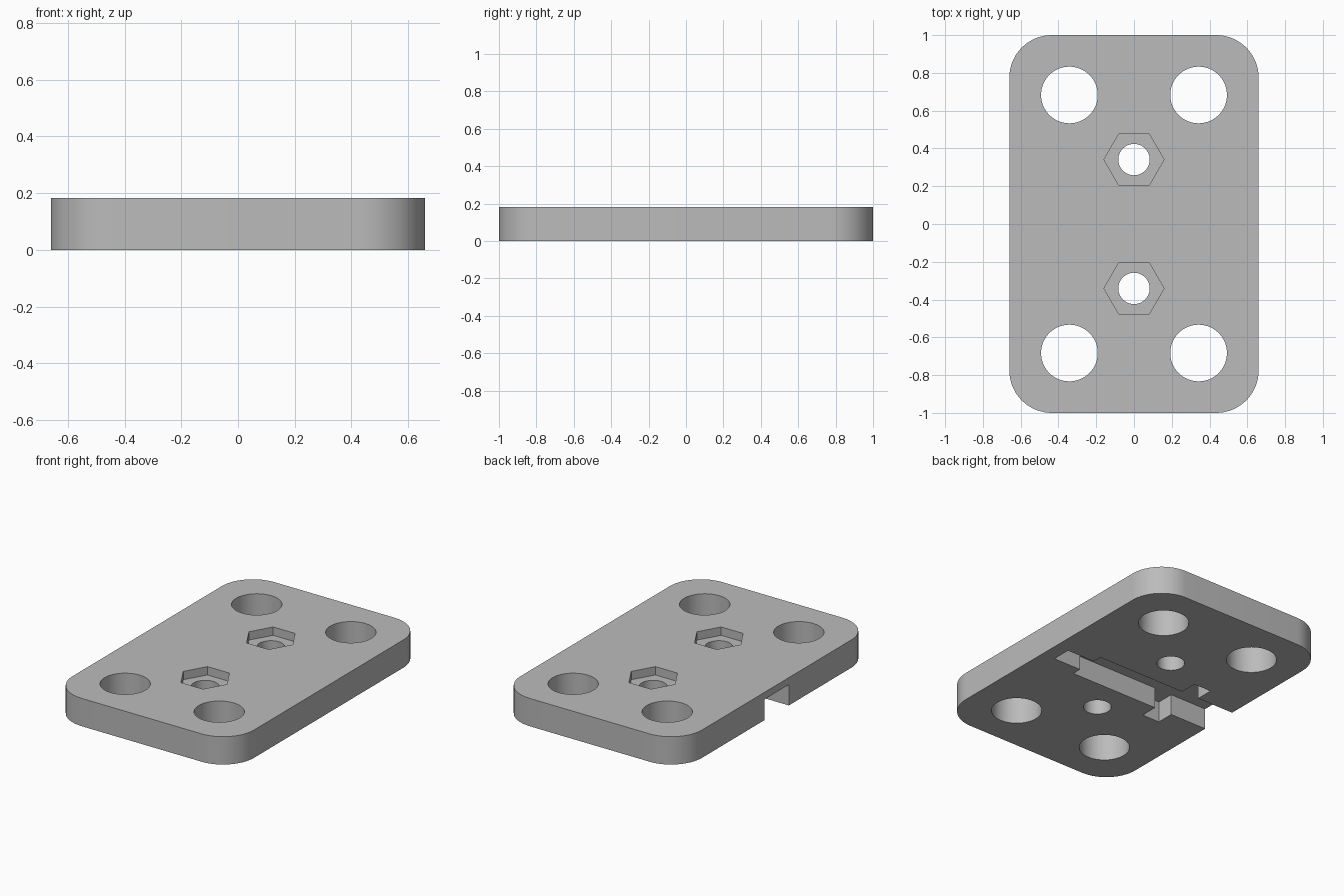
import bpy, bmesh, math
from mathutils import Matrix

if "Cube" in bpy.data.objects:
    bpy.data.objects.remove(bpy.data.objects["Cube"], do_unlink=True)

HALF_X, HALF_Y, HEIGHT, CORNER = 0.66, 1.0, 0.183, 0.225
SLOT_DEPTH, HEX_DEPTH = 0.136, 0.055

grey = bpy.data.materials.new("plain grey")
grey.use_nodes = True
grey.diffuse_color = (0.5, 0.5, 0.5, 1)
grey.node_tree.nodes["Principled BSDF"].inputs["Base Color"].default_value = (0.5, 0.5, 0.5, 1)


def prism(name, outline, z0, z1):
    """Extrude a closed outline between two heights."""
    bm = bmesh.new()
    face = bm.faces.new([bm.verts.new((x, y, z0)) for x, y in outline])
    top = bmesh.ops.extrude_face_region(bm, geom=[face])["geom"]
    verts = [v for v in top if isinstance(v, bmesh.types.BMVert)]
    bmesh.ops.translate(bm, verts=verts, vec=(0, 0, z1 - z0))
    bmesh.ops.recalc_face_normals(bm, faces=bm.faces)
    mesh = bpy.data.meshes.new(name)
    bm.to_mesh(mesh)
    bm.free()
    mesh.materials.append(grey)
    obj = bpy.data.objects.new(name, mesh)
    bpy.context.collection.objects.link(obj)
    return obj


def ring(cx, cy, radius, sides):
    return [(cx + radius * math.cos(math.tau * i / sides),
             cy + radius * math.sin(math.tau * i / sides)) for i in range(sides)]


# Plate with rounded corners
outline = []
for q, (sx, sy) in enumerate([(1, 1), (-1, 1), (-1, -1), (1, -1)]):
    for i in range(17):
        a = (q + i / 16) * math.pi / 2
        outline.append((sx * (HALF_X - CORNER) + CORNER * math.cos(a),
                        sy * (HALF_Y - CORNER) + CORNER * math.sin(a)))
plate = prism("mounting_plate", outline, 0, HEIGHT)

cutters = []
# Four large through holes
for sx in (1, -1):
    for sy in (1, -1):
        cutters.append(prism("large_hole_cutter", ring(sx * 0.342, sy * 0.683, 0.15, 64), -0.1, 0.3))

# Bolt holes with hexagonal nut recesses
for sy in (1, -1):
    cutters.append(prism("nut_recess_cutter", ring(0, sy * 0.341, 0.159, 6), HEIGHT - HEX_DEPTH, 0.3))
    cutters.append(prism("bolt_hole_cutter", ring(0, sy * 0.341, 0.083, 48), -0.1, 0.3))

# Stepped slot underneath, open at one long side
half = [(0.567, 0.063), (0.367, 0.063), (0.367, 0.125), (-0.27, 0.125),
        (-0.27, 0.24), (-0.395, 0.24), (-0.395, 0.125), (-0.8, 0.125)]
slot = half + [(x, -y) for x, y in reversed(half)]
cutters.append(prism("slot_cutter", slot, -0.1, SLOT_DEPTH))

# Cut each opening and discard its cutter
bpy.context.view_layer.objects.active = plate
plate.select_set(True)
for cutter in cutters:
    cut = plate.modifiers.new("cut", "BOOLEAN")
    cut.operation, cut.solver, cut.object = "DIFFERENCE", "EXACT", cutter
    bpy.ops.object.modifier_apply(modifier=cut.name)
    bpy.data.objects.remove(cutter, do_unlink=True)

bpy.ops.object.shade_smooth_by_angle(angle=math.radians(30))
